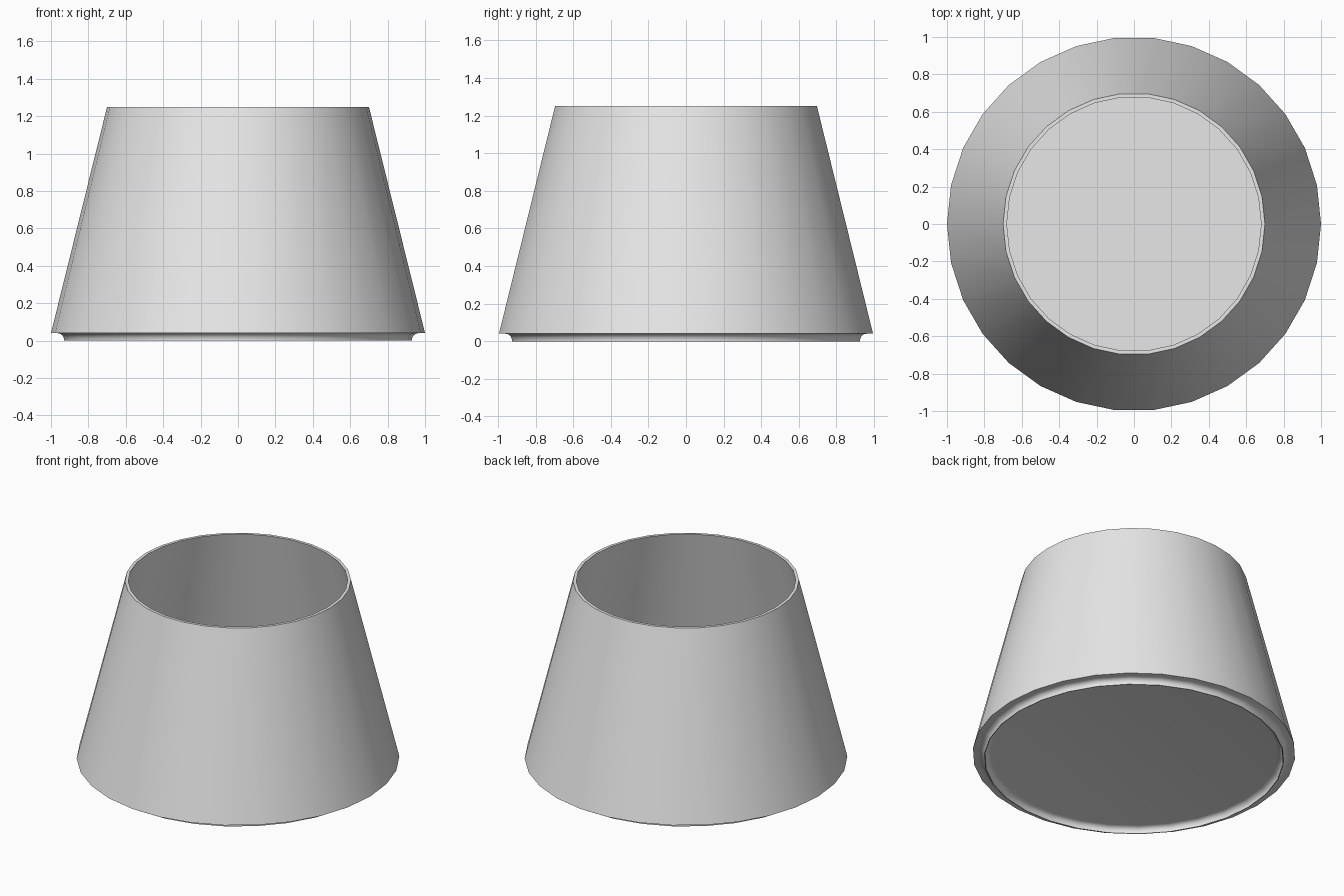
import bpy, bmesh, math

if "Cube" in bpy.data.objects:
    bpy.data.objects.remove(bpy.data.objects["Cube"])

SIDES = 30
RIM_Z, BASE_Z, FLOOR_Z = 1.25, 0.04, 0.06

grey = bpy.data.materials.new("light_grey")
grey.diffuse_color = (0.8, 0.8, 0.8, 1.0)
grey.use_nodes = True
grey.node_tree.nodes["Principled BSDF"].inputs["Base Color"].default_value = grey.diffuse_color


def arc(cx, cz, r, a0, a1, steps=4):
    """Profile points (radius, z) along an arc, angles in degrees."""
    out = []
    for i in range(steps + 1):
        a = math.radians(a0 + (a1 - a0) * i / steps)
        out.append((cx + r * math.cos(a), cz + r * math.sin(a)))
    return out


def lathe(name, profile, mat):
    """Revolve a profile around z and close both ends with flat discs."""
    bm = bmesh.new()
    rings = []
    for r, z in profile:
        rings.append([bm.verts.new((r * math.cos(math.tau * i / SIDES),
                                    r * math.sin(math.tau * i / SIDES), z))
                      for i in range(SIDES)])
    for a, b in zip(rings, rings[1:]):
        for i in range(SIDES):
            j = (i + 1) % SIDES
            bm.faces.new((a[i], a[j], b[j], b[i]))
    bm.faces.new(rings[0])
    bm.faces.new(rings[-1])
    bmesh.ops.recalc_face_normals(bm, faces=bm.faces)
    mesh = bpy.data.meshes.new(name)
    bm.to_mesh(mesh)
    bm.free()
    mesh.materials.append(mat)
    obj = bpy.data.objects.new(name, mesh)
    bpy.context.collection.objects.link(obj)
    bpy.ops.object.select_all(action='DESELECT')
    obj.select_set(True)
    bpy.context.view_layer.objects.active = obj
    bpy.ops.object.shade_smooth_by_angle(angle=math.radians(30))
    return obj


# Recessed underside and inner curve of the foot ring
profile = arc(0.89, 0.005, 0.035, 90, 0)
# Narrow foot edge the cup stands on
profile += [(0.925, 0.0), (0.93, 0.0)]
# Outer curve of the foot ring
profile += arc(0.965, 0.005, 0.035, 180, 90)
# Tapered outer wall, rim, inner wall down to the inside floor
profile += [(1.0, BASE_Z), (0.70, RIM_Z), (0.68, RIM_Z), (0.975, FLOOR_Z)]

lathe("tapered_cup", profile, grey)
